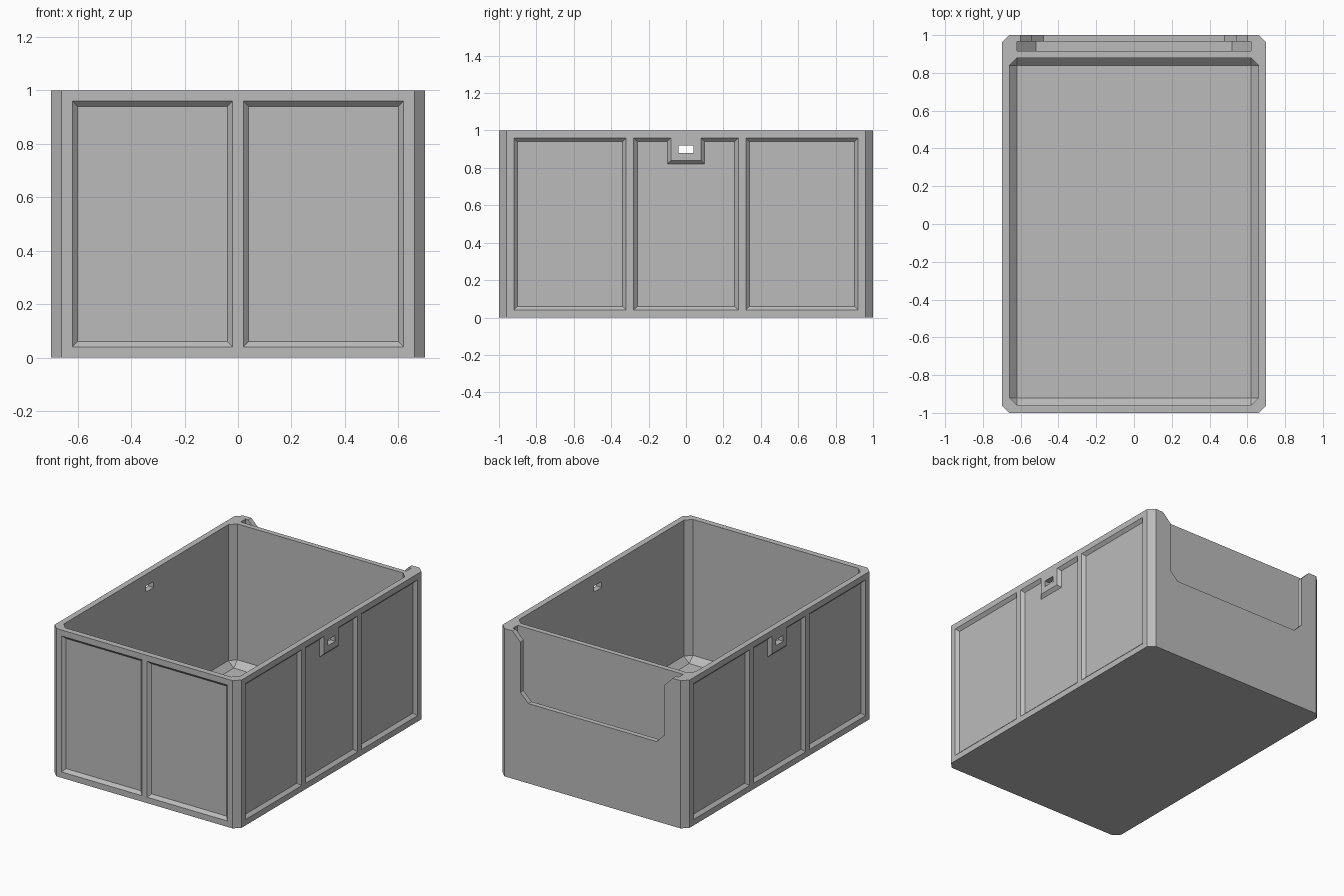
import bpy, bmesh

if "Cube" in bpy.data.objects:
    bpy.data.objects.remove(bpy.data.objects["Cube"])

grey = bpy.data.materials.new("plain grey")
grey.diffuse_color = (0.5, 0.5, 0.5, 1)
grey.use_nodes = True
grey.node_tree.nodes["Principled BSDF"].inputs["Base Color"].default_value = grey.diffuse_color


def loft(name, rings):
    """Closed solid through a list of matching point rings."""
    bm = bmesh.new()
    loops = [[bm.verts.new(p) for p in r] for r in rings]
    n = len(loops[0])
    bm.faces.new(loops[0][::-1])
    bm.faces.new(loops[-1])
    for a, b in zip(loops, loops[1:]):
        for i in range(n):
            j = (i + 1) % n
            bm.faces.new((a[i], a[j], b[j], b[i]))
    bmesh.ops.remove_doubles(bm, verts=bm.verts, dist=1e-5)
    bmesh.ops.recalc_face_normals(bm, faces=bm.faces)
    mesh = bpy.data.meshes.new(name)
    bm.to_mesh(mesh)
    bm.free()
    mesh.materials.append(grey)
    ob = bpy.data.objects.new(name, mesh)
    bpy.context.collection.objects.link(ob)
    return ob


def octagon(x, y0, y1, c, z):
    """Rectangle with corners cut by c."""
    return [(-x + c, y0, z), (x - c, y0, z), (x, y0 + c, z), (x, y1 - c, z),
            (x - c, y1, z), (-x + c, y1, z), (-x, y1 - c, z), (-x, y0 + c, z)]


def cut(body, cutter):
    cutter.hide_render = True
    mod = body.modifiers.new("cut", 'BOOLEAN')
    mod.operation = 'DIFFERENCE'
    mod.solver = 'EXACT'
    mod.object = cutter
    bpy.context.view_layer.objects.active = body
    bpy.ops.object.modifier_apply(modifier=mod.name)
    bpy.data.objects.remove(cutter)


def panel(u0, u1, d, tab=False):
    """Panel outline shrunk by d, optionally notched around the slot tab."""
    z0, z1 = 0.04 + d, 0.96 - d
    pts = [(u0 + d, z0), (u1 - d, z0), (u1 - d, z1)]
    if tab:
        w, zt = 0.08 + d, 0.84 - d
        pts += [(w, z1), (w, zt), (-w, zt), (-w, z1)]
    return pts + [(u0 + d, z1)]


# Outer box with chamfered upright edges
box = loft("storage_bin", [octagon(0.70, -1, 1, 0.04, 0), octagon(0.70, -1, 1, 0.04, 1)])

# Inner cavity with a sloped edge around the floor
cut(box, loft("cavity", [octagon(0.62, -0.92, 0.84, 0.0001, 0.04),
                         octagon(0.66, -0.96, 0.88, 0.04, 0.08),
                         octagon(0.66, -0.96, 0.88, 0.04, 1.1)]))

# Recessed front panels
steps = (-0.01, 0.02)
for u0, u1 in ((-0.62, -0.02), (0.02, 0.62)):
    cut(box, loft("front_panel", [[(u, -1 + d, z) for u, z in panel(u0, u1, d)]
                                  for d in steps]))

# Recessed side panels, mirrored on both sides
for s in (-1, 1):
    for u0, u1, tab in ((-0.92, -0.32, False), (-0.28, 0.28, True), (0.32, 0.92, False)):
        cut(box, loft("side_panel", [[(s * (0.70 - d), u, z) for u, z in panel(u0, u1, d, tab)]
                                     for d in steps]))

# Small latch slot through both side walls
slot = [(-0.04, 0.88), (0.04, 0.88), (0.04, 0.92), (-0.04, 0.92)]
cut(box, loft("latch_slot", [[(x, y, z) for y, z in slot] for x in (-0.8, 0.8)]))


# Back: card pocket open at the top, and the flared window in front of it
def back_cut(name, half, y0, y1):
    outline = half + [(-x, z) for x, z in half[::-1]]
    cut(box, loft(name, [[(x, y, z) for x, z in outline] for y in (y0, y1)]))


back_cut("card_pocket", [(0.52, 0.46), (0.62, 0.56), (0.62, 1.1)], 0.915, 0.965)
back_cut("pocket_window", [(0.48, 0.54), (0.54, 0.60), (0.54, 0.94), (0.62, 1.02)], 0.94, 1.1)
